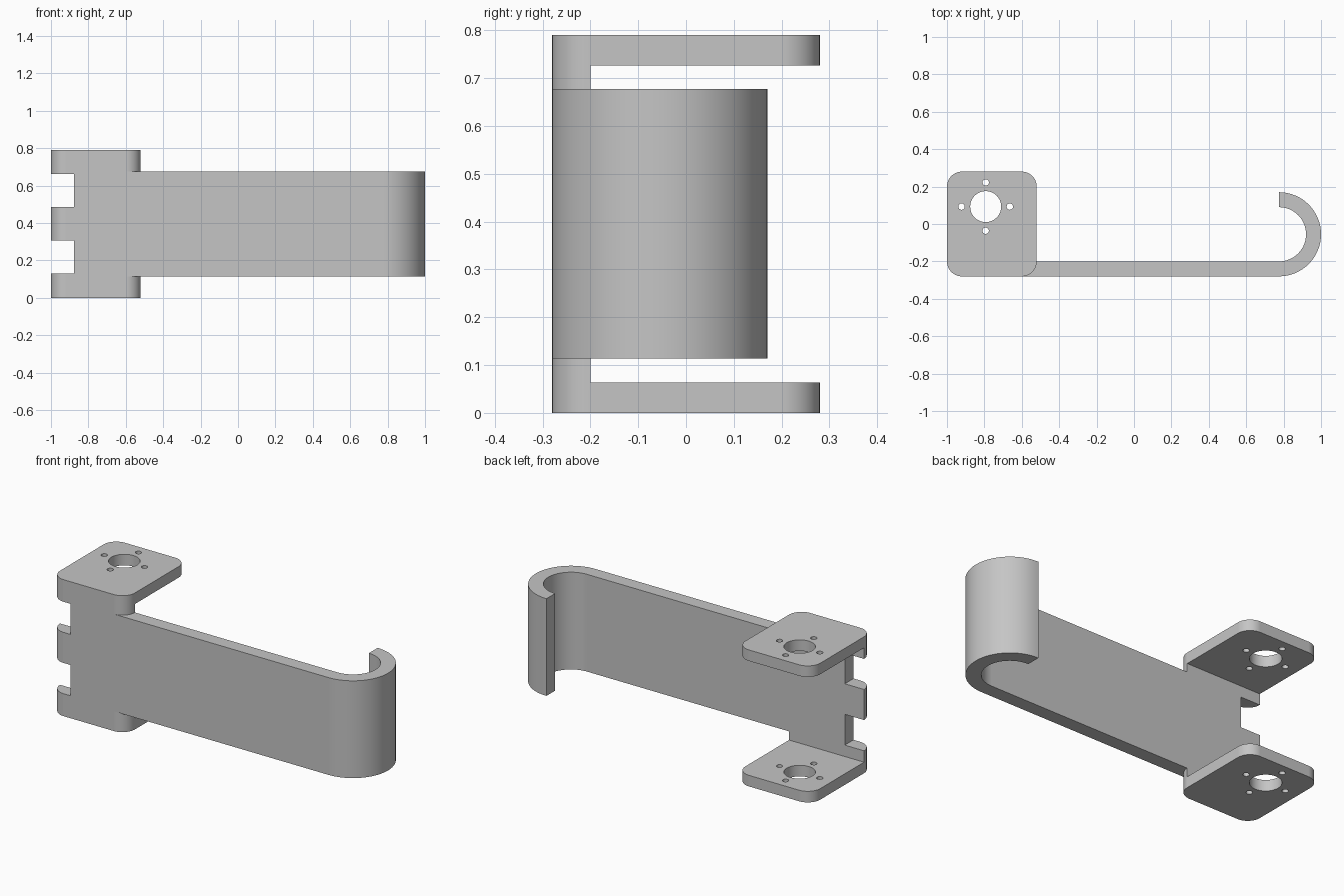
import bpy, bmesh
from math import pi, cos, sin, radians

cube = bpy.data.objects.get("Cube")
if cube:
    bpy.data.objects.remove(cube, do_unlink=True)

HEIGHT, SHEET = 0.79, 0.08       # overall height, wall thickness
FRONT, BACK = -0.28, 0.28
LEFT, RIGHT = -1.0, -0.52        # mounting plate extent in x

steel = bpy.data.materials.new("grey_steel")
steel.use_nodes = True
steel.diffuse_color = (0.56, 0.56, 0.56, 1)
steel.node_tree.nodes["Principled BSDF"].inputs["Base Color"].default_value = (0.56, 0.56, 0.56, 1)


def arc(cx, cy, r, start, end, steps):
    return [(cx + r * cos(start + (end - start) * i / steps),
             cy + r * sin(start + (end - start) * i / steps)) for i in range(steps + 1)]


def prism(name, outline, z0, z1):
    """Extrude a flat outline upward from z0 to z1."""
    bm = bmesh.new()
    face = bm.faces.new([bm.verts.new((x, y, z0)) for x, y in outline])
    top = bmesh.ops.extrude_face_region(bm, geom=[face])["geom"]
    verts = [v for v in top if isinstance(v, bmesh.types.BMVert)]
    bmesh.ops.translate(bm, verts=verts, vec=(0, 0, z1 - z0))
    bmesh.ops.recalc_face_normals(bm, faces=bm.faces)
    mesh = bpy.data.meshes.new(name)
    bm.to_mesh(mesh)
    bm.free()
    mesh.materials.append(steel)
    obj = bpy.data.objects.new(name, mesh)
    bpy.context.collection.objects.link(obj)
    return obj


def box(name, x0, x1, y0, y1, z0, z1):
    return prism(name, [(x0, y0), (x1, y0), (x1, y1), (x0, y1)], z0, z1)


def combine(target, tool, operation):
    """Apply a boolean and discard the tool object."""
    tool.hide_render = True
    bpy.context.view_layer.objects.active = target
    mod = target.modifiers.new("combine", 'BOOLEAN')
    mod.operation, mod.object, mod.solver = operation, tool, 'EXACT'
    bpy.ops.object.modifier_apply(modifier=mod.name)
    bpy.data.objects.remove(tool, do_unlink=True)


# Rounded block that becomes the two mounting plates and their joining wall
r = 0.08
corners = [(RIGHT - r, BACK - r), (LEFT + r, BACK - r),
           (LEFT + r, FRONT + r), (RIGHT - r, FRONT + r)]
outline = []
for i, (cx, cy) in enumerate(corners):
    outline += arc(cx, cy, r, i * pi / 2, (i + 1) * pi / 2, 12)
bracket = prism("hook_bracket", outline, 0, HEIGHT)

# Open space between the plates, behind the wall
combine(bracket, box("plate_gap", -1.2, -0.3, FRONT + SHEET, 0.5, 0.064, HEIGHT - 0.064), 'DIFFERENCE')

# Two notches in the side edge of the wall
for z0, z1 in ((0.13, 0.308), (0.485, 0.662)):
    combine(bracket, box("notch", -1.2, -0.877, -0.5, -0.1, z0, z1), 'DIFFERENCE')

# Large bore and four screw holes through both plates
hx, hy = -0.793, 0.093
holes = [(hx, hy, 0.083)]
holes += [(hx + 0.129 * cos(k * pi / 2), hy + 0.129 * sin(k * pi / 2), 0.017) for k in range(4)]
for x, y, radius in holes:
    combine(bracket, prism("hole", arc(x, y, radius, 0, 2 * pi, 32)[:-1], -0.1, 1), 'DIFFERENCE')

# Long arm ending in a half-round hook
cx, cy, outer = 0.775, -0.055, 0.225
arm = [(-0.7, FRONT)] + arc(cx, cy, outer, -pi / 2, pi / 2, 32)
arm += arc(cx, cy, outer - SHEET, pi / 2, -pi / 2, 32) + [(-0.7, FRONT + SHEET)]
combine(bracket, prism("arm", arm, 0.114, 0.677), 'UNION')

# Smooth rounds with crisp edges
bpy.ops.object.select_all(action='DESELECT')
bracket.select_set(True)
bpy.context.view_layer.objects.active = bracket
bpy.ops.object.shade_smooth_by_angle(angle=radians(30))
weighted = bracket.modifiers.new("weighted_normals", 'WEIGHTED_NORMAL')
weighted.keep_sharp = True
